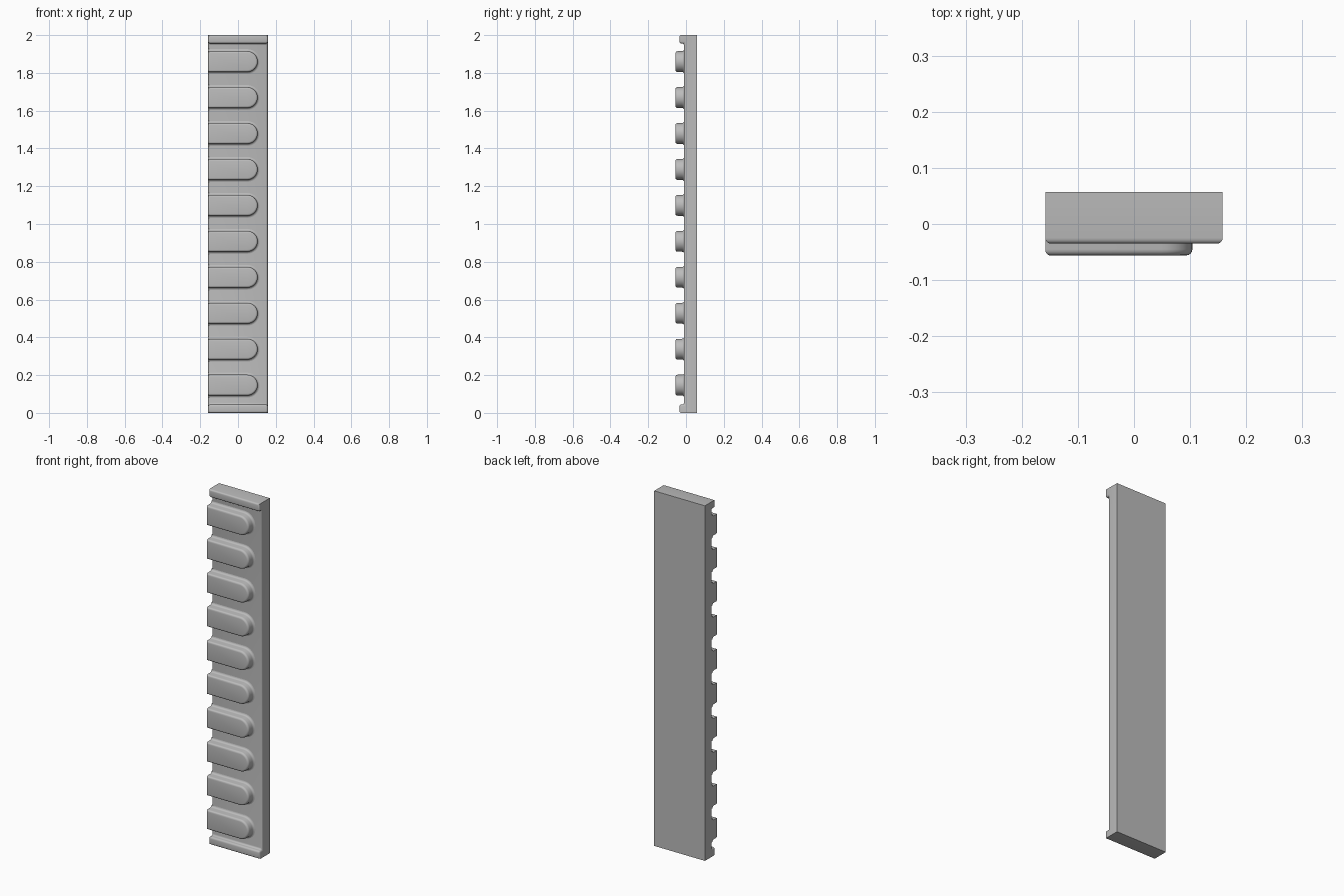
import bpy, bmesh, math

if "Cube" in bpy.data.objects:
    bpy.data.objects.remove(bpy.data.objects["Cube"])

HALF_W = 0.158            # half width in x
BACK, FACE = 0.057, -0.01  # back and front planes of the plate
LIP_Y, RIB_Y = -0.035, -0.056
RIB_COUNT, RIB_START, RIB_STEP = 10, 0.147, 0.1903

grey = bpy.data.materials.new("plain_grey")
grey.diffuse_color = (0.5, 0.5, 0.5, 1)
grey.use_nodes = True
grey.node_tree.nodes["Principled BSDF"].inputs["Base Color"].default_value = grey.diffuse_color


def finish(bm, name):
    bmesh.ops.recalc_face_normals(bm, faces=bm.faces)
    mesh = bpy.data.meshes.new(name)
    bm.to_mesh(mesh)
    bm.free()
    mesh.materials.append(grey)
    obj = bpy.data.objects.new(name, mesh)
    bpy.context.collection.objects.link(obj)
    bpy.context.view_layer.objects.active = obj
    obj.select_set(True)
    bpy.ops.object.shade_smooth_by_angle(angle=math.radians(35))
    obj.select_set(False)
    return obj


# Backing plate with a raised lip at each end, rounded on the front side
profile = [(BACK, 0), (LIP_Y, 0), (LIP_Y, 0.044), (FACE, 0.044),
           (FACE, 1.956), (LIP_Y, 1.956), (LIP_Y, 2), (BACK, 2)]
bm = bmesh.new()
side = bm.faces.new([bm.verts.new((-HALF_W, y, z)) for y, z in profile])
ext = bmesh.ops.extrude_face_region(bm, geom=[side], use_keep_orig=True)
bmesh.ops.translate(bm, vec=(2 * HALF_W, 0, 0),
                    verts=[v for v in ext["geom"] if isinstance(v, bmesh.types.BMVert)])
bmesh.ops.recalc_face_normals(bm, faces=bm.faces)
front_edges = [e for e in bm.edges if all(v.co.y < 0.03 for v in e.verts)]
bmesh.ops.bevel(bm, geom=front_edges, offset=0.01, segments=4,
                profile=0.5, affect='EDGES', clamp_overlap=True)
finish(bm, "backing_plate")


# Ribs: U-shaped outlines lofted forward, flared at the foot, rounded at the top
def outline(offset, left):
    r = 0.055 + offset
    pts = [(left, -r)]
    for i in range(17):
        a = math.pi * (i / 16 - 0.5)
        pts.append((0.049 + r * math.cos(a), r * math.sin(a)))
    return pts + [(left, r)]


R = 0.011
STEPS = [math.pi / 2 * i / 4 for i in range(5)]
rings = [(R, FACE + 0.01, 0)]
rings += [(R * (1 - math.sin(a)), FACE - R * (1 - math.cos(a)), 0) for a in STEPS]
rings += [(-R * (1 - math.cos(a)), RIB_Y + R * (1 - math.sin(a)),
           0.7 * R * (1 - math.cos(a))) for a in STEPS]

for n in range(RIB_COUNT):
    zc = RIB_START + n * RIB_STEP
    bm = bmesh.new()
    loops = [[bm.verts.new((x, y, zc + z)) for x, z in outline(off, -HALF_W + inset)]
             for off, y, inset in rings]
    for a, b in zip(loops, loops[1:]):
        for i in range(len(a)):
            j = (i + 1) % len(a)
            bm.faces.new((a[i], a[j], b[j], b[i]))
    bm.faces.new(loops[0])
    bm.faces.new(loops[-1])
    finish(bm, f"rib_{n + 1}")
